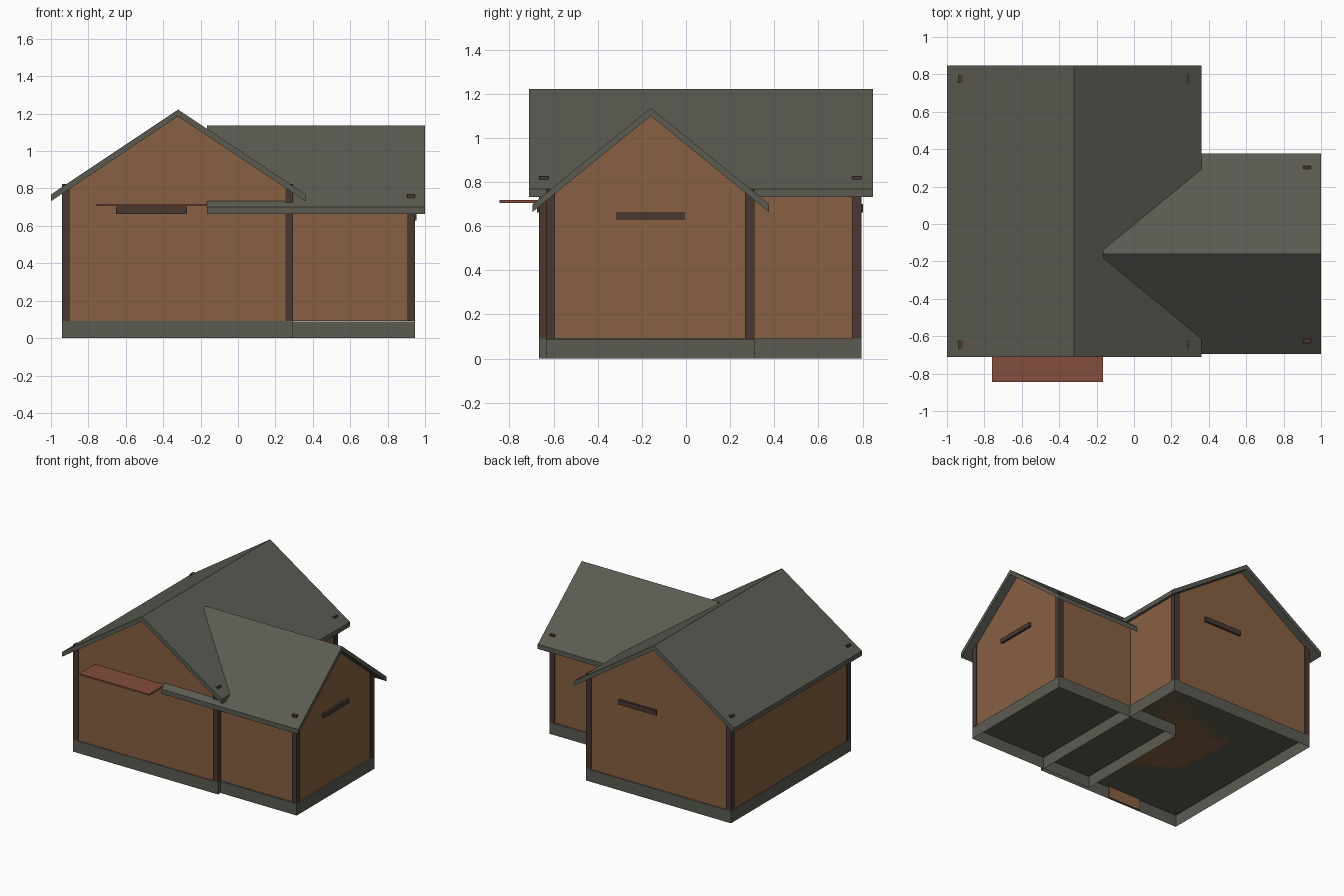
import bpy, bmesh

if "Cube" in bpy.data.objects:
    bpy.data.objects.remove(bpy.data.objects["Cube"], do_unlink=True)


def material(name, rgb):
    m = bpy.data.materials.new(name)
    m.use_nodes = True
    m.diffuse_color = (*rgb, 1)
    bsdf = next(n for n in m.node_tree.nodes if n.type == 'BSDF_PRINCIPLED')
    bsdf.inputs["Base Color"].default_value = (*rgb, 1)
    return m


GREY = material("slate grey", (0.105, 0.105, 0.086))
BROWN = material("wall brown", (0.245, 0.117, 0.054))
DARK = material("dark timber", (0.068, 0.039, 0.03))
RED = material("awning red", (0.23, 0.075, 0.045))


def prism(name, profile, axis, lo, hi, mat, open_bottom=False):
    """Extrude a (horizontal, z) profile along the x or y axis."""
    bm = bmesh.new()
    place = (lambda h, z: (lo, h, z)) if axis == 'x' else (lambda h, z: (h, lo, z))
    face = bm.faces.new([bm.verts.new(place(h, z)) for h, z in profile])
    ext = bmesh.ops.extrude_face_region(bm, geom=[face])
    step = (hi - lo, 0, 0) if axis == 'x' else (0, hi - lo, 0)
    moved = [v for v in ext["geom"] if isinstance(v, bmesh.types.BMVert)]
    bmesh.ops.translate(bm, verts=moved, vec=step)
    bmesh.ops.recalc_face_normals(bm, faces=bm.faces)
    if open_bottom:
        low = [f for f in bm.faces if f.normal.z < -0.9]
        bmesh.ops.delete(bm, geom=low, context='FACES_ONLY')
    mesh = bpy.data.meshes.new(name)
    bm.to_mesh(mesh)
    bm.free()
    mesh.materials.append(mat)
    ob = bpy.data.objects.new(name, mesh)
    bpy.context.collection.objects.link(ob)
    return ob


def box(name, x0, x1, y0, y1, z0, z1, mat, open_bottom=False):
    rect = [(x0, z0), (x1, z0), (x1, z1), (x0, z1)]
    return prism(name, rect, 'y', y0, y1, mat, open_bottom)


def gable_roof(name, axis, ridge, half, top, eave, lo, hi, thick=0.036):
    left, right = ridge - half, ridge + half
    chevron = [(left, eave), (ridge, top), (right, eave),
               (right, eave - thick), (ridge, top - thick), (left, eave - thick)]
    prism(name, chevron, axis, lo, hi, GREY)


def gable_walls(name, axis, ridge, half, peak, shoulder, lo, hi):
    left, right = ridge - half, ridge + half
    outline = [(left, BASE), (right, BASE), (right, shoulder),
               (ridge, peak), (left, shoulder)]
    prism(name, outline, axis, lo, hi, BROWN)


BASE = 0.092
POST = 0.042

# Foundations, hollow underneath
box("main_foundation", -0.94, 0.295, -0.665, 0.795, 0, BASE, GREY, True)
box("wing_foundation", -0.12, 0.945, -0.635, 0.31, 0, BASE - 0.002, GREY, True)

# Walls with gable ends
gable_walls("main_walls", 'y', -0.322, 0.61, 1.188, 0.781, -0.657, 0.787)
gable_walls("wing_walls", 'x', -0.162, 0.465, 1.103, 0.725, -0.12, 0.937)

# Roofs
gable_roof("main_roof", 'y', -0.32, 0.68, 1.222, 0.768, -0.712, 0.848)
gable_roof("wing_roof", 'x', -0.16, 0.536, 1.136, 0.70, -0.165, 1.0)

# Corner posts, their tips poking through the roofs
for side, x in (("right", -0.94), ("left", 0.295 - POST)):
    for end, y in (("front", -0.665), ("back", 0.795 - POST)):
        box(f"main_post_{end}_{side}", x, x + POST, y, y + POST, BASE, 0.825, DARK)
for end, y in (("front", -0.635), ("back", 0.31 - POST)):
    box(f"wing_post_{end}", 0.945 - POST, 0.945, y, y + POST, BASE, 0.767, DARK)

# Lintel planks on the three gables
box("front_lintel", -0.652, -0.272, -0.676, -0.65, 0.663, 0.703, DARK)
box("back_lintel", -0.305, 0.015, 0.78, 0.803, 0.663, 0.70, DARK)
box("wing_lintel", 0.93, 0.954, -0.316, -0.006, 0.63, 0.663, DARK)

# Door and awning
box("front_door", -0.603, -0.322, -0.661, -0.653, 0.005, 0.655, BROWN)
box("awning", -0.76, -0.165, -0.845, -0.65, 0.706, 0.718, RED)
